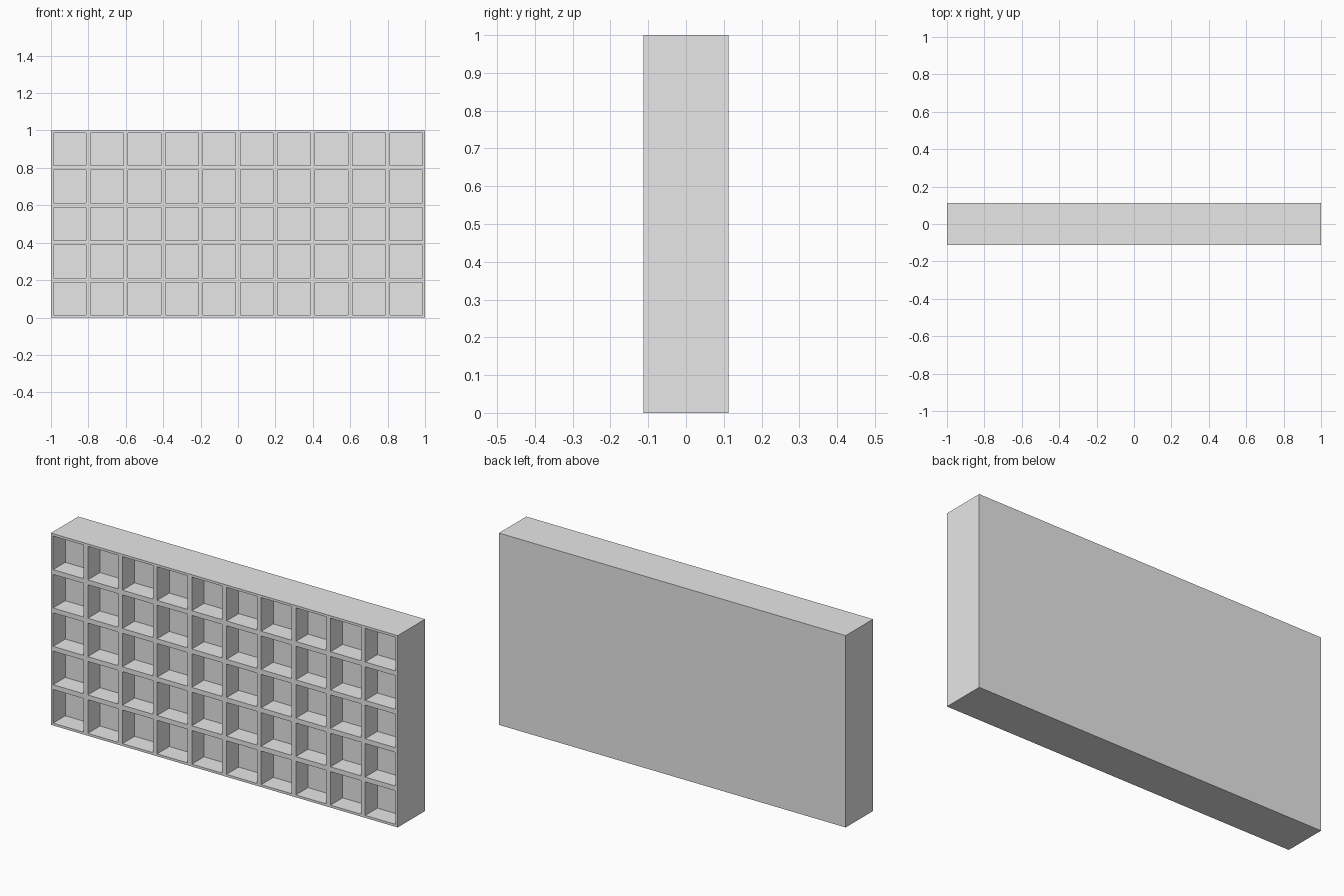
import bpy
import bmesh
from mathutils import Matrix, Vector

COLUMNS, ROWS = 10, 5
PITCH = 0.2          # size of one compartment with its share of the walls
WALL = 0.0125        # half the thickness of a divider
DEPTH = 0.225
RECESS = 0.1

cube = bpy.data.objects.get("Cube")
if cube:
    bpy.data.objects.remove(cube, do_unlink=True)

# Plain grey material
grey = bpy.data.materials.new("light grey")
grey.use_nodes = True
grey.diffuse_color = (0.8, 0.8, 0.8, 1)
grey.node_tree.nodes["Principled BSDF"].inputs["Base Color"].default_value = (0.8, 0.8, 0.8, 1)

# Front sheet divided into square compartments, standing upright
bm = bmesh.new()
bmesh.ops.create_grid(bm, x_segments=COLUMNS, y_segments=ROWS, size=1)
half_height = ROWS * PITCH / 2
bmesh.ops.scale(bm, vec=(COLUMNS * PITCH / 2, half_height, 1), verts=bm.verts)
bmesh.ops.rotate(bm, matrix=Matrix.Rotation(1.5707963, 3, "X"), verts=bm.verts)
bmesh.ops.translate(bm, vec=(0, -DEPTH / 2, half_height), verts=bm.verts)
cells = list(bm.faces)

# Outer sides and back of the block
rim = [e for e in bm.edges if e.is_boundary]
sides = bmesh.ops.extrude_edge_only(bm, edges=rim)["geom"]
bmesh.ops.translate(bm, vec=(0, DEPTH, 0),
                    verts=[g for g in sides if isinstance(g, bmesh.types.BMVert)])
bmesh.ops.contextual_create(bm, geom=[e for e in bm.edges if e.is_boundary])

# Divider faces, then square pockets with straight walls
bmesh.ops.inset_individual(bm, faces=cells, thickness=WALL, use_even_offset=True)
pockets = bmesh.ops.extrude_discrete_faces(bm, faces=cells)["faces"]
for floor in pockets:
    bmesh.ops.translate(bm, vec=Vector((0, RECESS, 0)), verts=list(floor.verts))
bmesh.ops.recalc_face_normals(bm, faces=bm.faces)

mesh = bpy.data.meshes.new("compartment_shelf")
bm.to_mesh(mesh)
bm.free()
mesh.materials.append(grey)
shelf = bpy.data.objects.new("compartment_shelf", mesh)
bpy.context.collection.objects.link(shelf)
